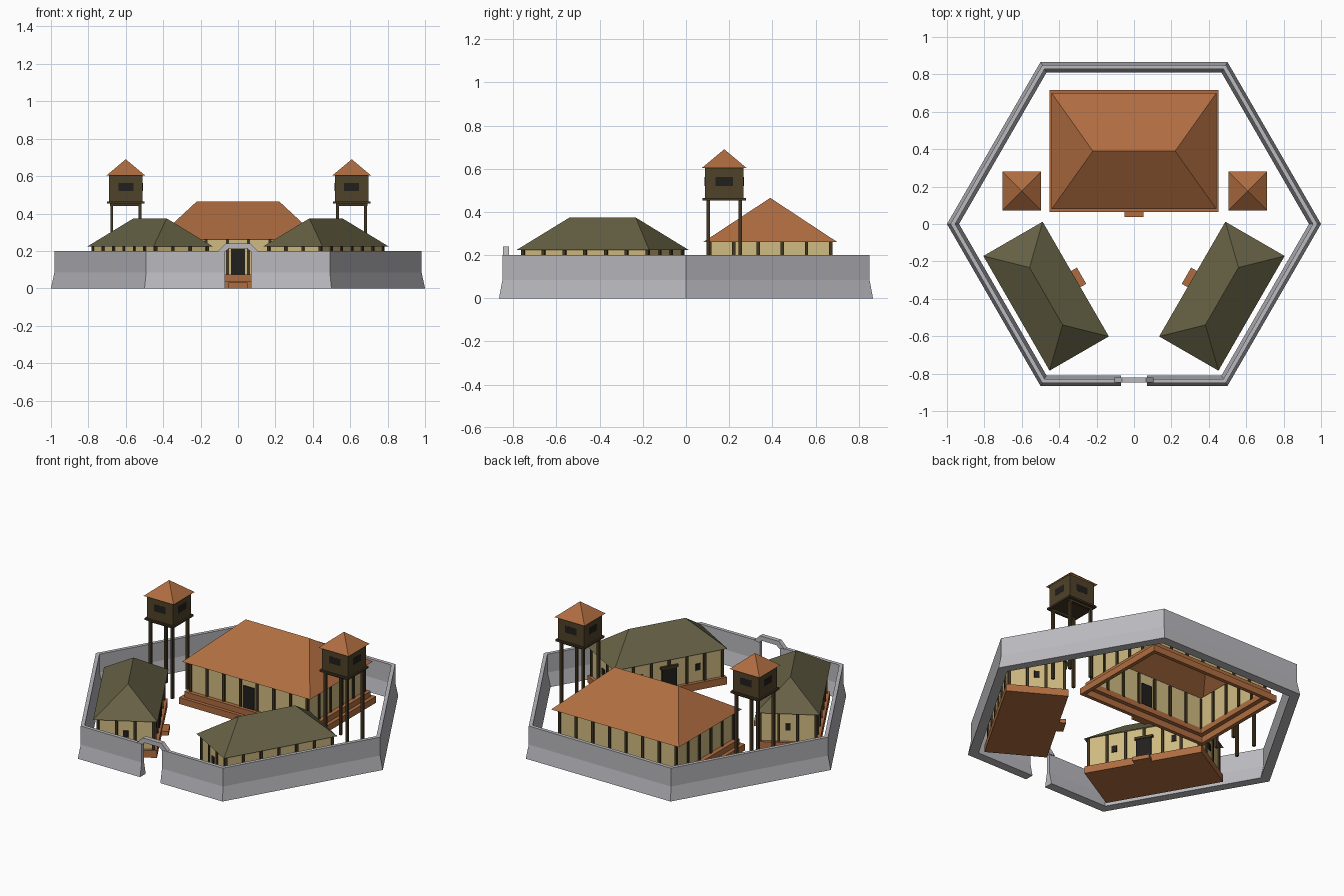
import bpy, bmesh
from math import radians, cos, sin
from mathutils import Matrix

if "Cube" in bpy.data.objects:
    bpy.data.objects.remove(bpy.data.objects["Cube"])


def mat(name, c):
    m = bpy.data.materials.new(name)
    m.diffuse_color = (*c, 1)
    m.use_nodes = True
    m.node_tree.nodes["Principled BSDF"].inputs["Base Color"].default_value = m.diffuse_color
    return m


STONE = mat("stone", (0.49, 0.49, 0.52))
BRICK = mat("terracotta", (0.43, 0.152, 0.052))
OLIVE = mat("olive_roof", (0.13, 0.118, 0.058))
CREAM = mat("plaster", (0.63, 0.50, 0.22))
TIMBER = mat("timber", (0.055, 0.037, 0.016))
CABIN = mat("cabin_wood", (0.08, 0.054, 0.022))
DARK = mat("opening", (0.016, 0.014, 0.012))


def finish(name, bm, m=None, M=Matrix()):
    bmesh.ops.recalc_face_normals(bm, faces=bm.faces)
    me = bpy.data.meshes.new(name)
    bm.to_mesh(me)
    bm.free()
    if m:
        me.materials.append(m)
    ob = bpy.data.objects.new(name, me)
    ob.matrix_world = M
    bpy.context.collection.objects.link(ob)
    return ob


def boxes(name, items, m, M=Matrix()):
    # each item is a box given as (x0, x1, y0, y1, z0, z1)
    bm = bmesh.new()
    for x0, x1, y0, y1, z0, z1 in items:
        T = Matrix.Translation(((x0 + x1) / 2, (y0 + y1) / 2, (z0 + z1) / 2))
        bmesh.ops.create_cube(bm, size=1, matrix=T @ Matrix.Diagonal((x1 - x0, y1 - y0, z1 - z0, 1)))
    return finish(name, bm, m, M)


def block(x, y, hx, hy, z0, z1):
    return (x - hx, x + hx, y - hy, y + hy, z0, z1)


def hip_roof(name, a, b, r, z0, z1, m, M):
    bm = bmesh.new()
    e = [bm.verts.new((x, y, z0)) for x, y in ((-a, -b), (a, -b), (a, b), (-a, b))]
    p = bm.verts.new((-r, 0, z1))
    q = bm.verts.new((r, 0, z1)) if r else p
    for f in ((e[0], e[1], q, p), (e[1], e[2], q), (e[2], e[3], p, q), (e[3], e[0], p)):
        bm.faces.new(list(dict.fromkeys(f)))
    return finish(name, bm, m, M)


def sweep_rings(name, rings, m=None, M=Matrix(), closed=False):
    # skin a list of equal cross-sections
    bm = bmesh.new()
    R = [[bm.verts.new(p) for p in ring] for ring in rings]
    k = len(R[0])
    for i in range(len(R) if closed else len(R) - 1):
        A, B = R[i], R[(i + 1) % len(R)]
        for j in range(k if k > 2 else 1):
            bm.faces.new((A[j], A[(j + 1) % k], B[(j + 1) % k], B[j]))
    if not closed:
        bm.faces.new(R[0])
        bm.faces.new(R[-1])
    return finish(name, bm, m, M)


CORNERS = ((-1, -1), (1, -1), (1, 1), (-1, 1))


def frame(name, a, b, ia, ib, z0, z1, m, M):
    # rectangular ring open in the middle
    rings = [[(sx * a, sy * b, z0), (sx * a, sy * b, z1), (sx * ia, sy * ib, z1), (sx * ia, sy * ib, z0)]
             for sx, sy in CORNERS]
    return sweep_rings(name, rings, m, M, True)


def timber_walls(name, a, b, z0, z1, zp, nx, ny, M):
    # plaster shell plus evenly spaced posts
    rings = [[(sx * a, sy * b, z0), (sx * a, sy * b, z1)] for sx, sy in CORNERS]
    sweep_rings(name + "_walls", rings, CREAM, M, True)
    h = 0.008
    posts = []
    for s in (-1, 1):
        posts += [block(-a + 2 * a * i / nx, s * b, h, h, z0, zp) for i in range(nx + 1)]
        posts += [block(s * a, -b + 2 * b * i / ny, h, h, z0, zp) for i in range(1, ny)]
    boxes(name + "_posts", posts, TIMBER, M)


# Hexagonal perimeter wall with flared foot and a gate gap in front
prof = [(0.866, 0), (0.85, 0.085), (0.85, 0.2), (0.828, 0.2), (0.828, 0.085), (0.81, 0)]
c30 = cos(radians(30))
rings = [[(0.07, -p, z) for p, z in prof]]
for k in range(-1, 5):
    t = radians(60 * k)
    rings.append([(p / c30 * cos(t), p / c30 * sin(t), z) for p, z in prof])
rings.append([(-0.07, -p, z) for p, z in prof])
sweep_rings("perimeter_wall", rings, STONE)

# Gate lintel arch
outer = [(-0.105, 0.2), (-0.065, 0.24), (0.065, 0.24), (0.105, 0.2)]
inner = [(-0.07, 0.195), (-0.05, 0.212), (0.05, 0.212), (0.07, 0.195)]
sweep_rings("gate_arch", [[(o[0], -0.848, o[1]), (o[0], -0.82, o[1]), (i[0], -0.82, i[1]), (i[0], -0.848, i[1])]
                          for o, i in zip(outer, inner)], STONE)

# Main hall: stepped open plinth, walls, roof, door, step
M = Matrix.Translation((0, 0.39, 0))
frame("hall_plinth_lower", 0.452, 0.326, 0.428, 0.303, 0, 0.04, BRICK, M)
frame("hall_plinth_upper", 0.43, 0.305, 0.4, 0.277, 0.04, 0.075, BRICK, M)
timber_walls("hall", 0.402, 0.28, 0.07, 0.272, 0.265, 7, 5, M)
hip_roof("hall_roof", 0.441, 0.311, 0.22, 0.26, 0.465, BRICK, M)
boxes("hall_door", [block(0, -0.28, 0.037, 0.006, 0.075, 0.21)], DARK, M)
boxes("hall_step", [block(0, -0.338, 0.05, 0.014, 0, 0.03)], BRICK, M)

# Side houses and watchtowers, mirrored left and right
for s, side in ((-1, "left"), (1, "right")):
    M = Matrix.Translation((s * 0.47, -0.386, 0)) @ Matrix.Rotation(radians(-120 * s), 4, 'Z')
    n = side + "_house"
    boxes(n + "_plinth", [block(0, 0, 0.352, 0.179, 0, 0.045)], BRICK, M)
    timber_walls(n, 0.333, 0.158, 0.045, 0.236, 0.229, 6, 3, M)
    hip_roof(n + "_roof", 0.354, 0.183, 0.177, 0.224, 0.374, OLIVE, M)
    boxes(n + "_door", [block(0, -0.158, 0.045, 0.01, 0.045, 0.165)], DARK, M)
    boxes(n + "_door_lintel", [block(0, -0.16, 0.055, 0.012, 0.165, 0.18)], TIMBER, M)
    boxes(n + "_windows", [block(u, -0.158, 0.015, 0.006, 0.115, 0.155) for u in (-0.18, 0.18)] +
          [block(u, 0, 0.006, 0.015, 0.115, 0.155) for u in (-0.333, 0.333)], DARK, M)
    boxes(n + "_step", [block(0, -0.197, 0.05, 0.022, 0, 0.025)], BRICK, M)

    M = Matrix.Translation((s * 0.604 + 0.004, 0.177, 0))
    n = side + "_tower"
    boxes(n + "_legs", [block(x, y, 0.008, 0.008, 0, 0.455) for x in (-0.075, 0.075) for y in (-0.075, 0.075)],
          TIMBER, M)
    boxes(n + "_platform", [block(0, 0, 0.1, 0.1, 0.453, 0.464)], TIMBER, M)
    boxes(n + "_beams", [block(0, y, 0.085, 0.008, 0.44, 0.453) for y in (-0.075, 0.075)], TIMBER, M)
    boxes(n + "_cabin", [block(0, 0, 0.09, 0.09, 0.464, 0.606)], CABIN, M)
    boxes(n + "_windows", [block(0, 0, 0.04, 0.091, 0.52, 0.562), block(0, 0, 0.091, 0.04, 0.52, 0.562)], DARK, M)
    hip_roof(n + "_roof", 0.104, 0.104, 0, 0.603, 0.69, BRICK, M)
